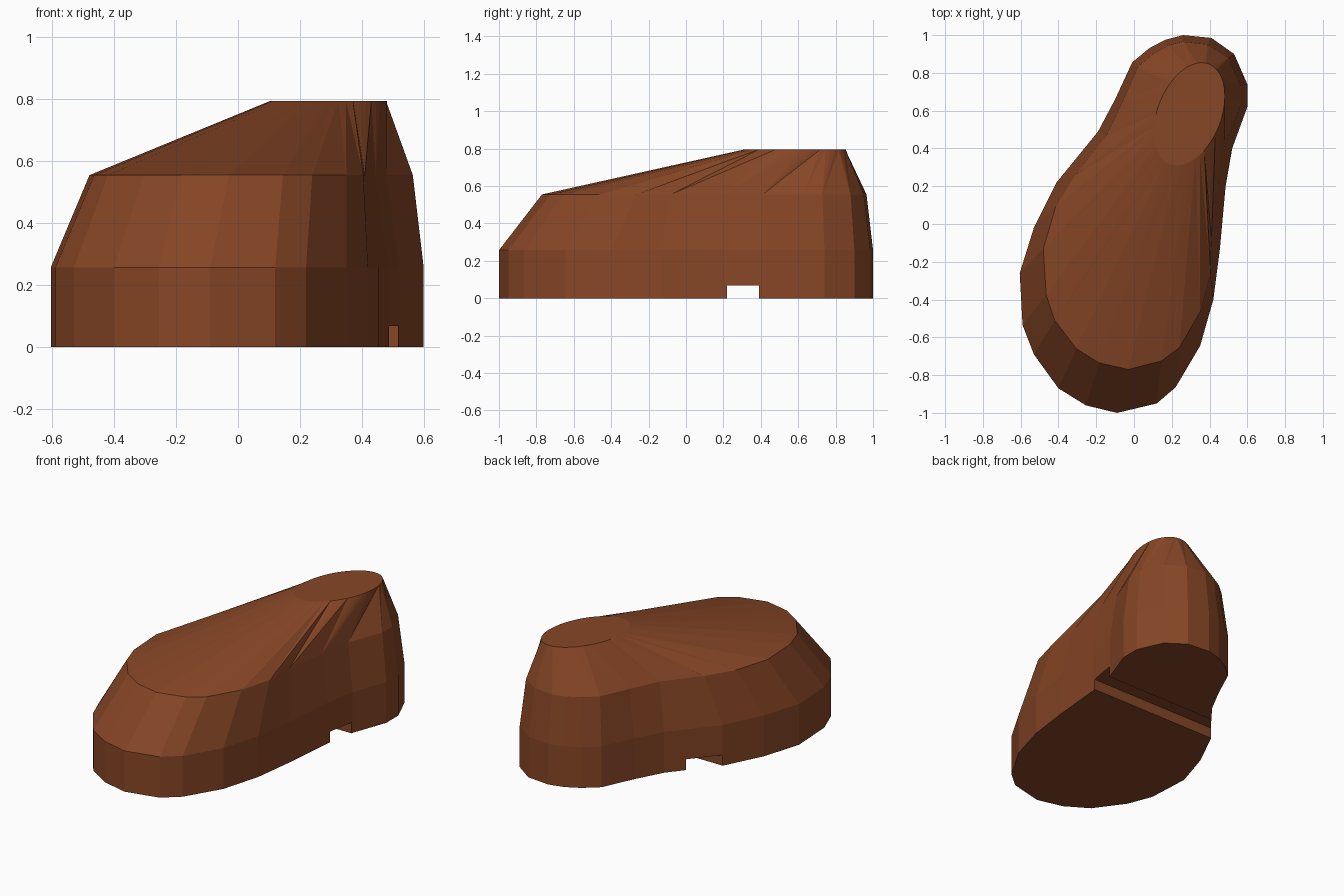
import bpy, bmesh, math

if "Cube" in bpy.data.objects:
    bpy.data.objects.remove(bpy.data.objects["Cube"])

brown = bpy.data.materials.new("brown")
brown.diffuse_color = (0.24, 0.061, 0.019, 1)
brown.use_nodes = True
brown.node_tree.nodes["Principled BSDF"].inputs["Base Color"].default_value = brown.diffuse_color

# Footprint outline and shoulder outline, matching points, anticlockwise from the front
FOOT = [(-.09, -1), (.12, -.95), (.22, -.865), (.35, -.645), (.42, -.40),
        (.455, -.13), (.485, .20), (.52, .40), (.60, .62), (.60, .74),
        (.53, .90), (.41, .985), (.26, 1), (.165, .975), (.08, .93),
        (-.01, .855), (-.10, .66), (-.19, .49), (-.41, .22), (-.53, -.02),
        (-.605, -.26), (-.59, -.535), (-.53, -.69), (-.40, -.87), (-.255, -.96)]
SHOULDER = [(-.03, -.77), (.145, -.725), (.24, -.655), (.35, -.465), (.405, -.265),
            (.41, -.08), (.445, .20), (.48, .41), (.565, .63), (.565, .73),
            (.50, .88), (.39, .95), (.26, .965), (.18, .945), (.10, .90),
            (.02, .83), (-.06, .65), (-.145, .47), (-.31, .26), (-.415, .09),
            (-.48, -.13), (-.465, -.375), (-.42, -.51), (-.305, -.66), (-.185, -.735)]
CX, CY = .293, .582   # centre of the top oval


def stitch(bm, a, b, angle_a, angle_b):
    """Join two rings with different point counts, ordered by angle."""
    turn = 2 * math.pi
    a0, b0 = angle_a(a[0]), angle_b(b[0])
    key_a = [(angle_a(v) - a0) % turn for v in a] + [turn]
    start = min(range(len(b)), key=lambda k: (angle_b(b[k]) - a0) % turn)
    b = b[start:] + b[:start]
    key_b = [(angle_b(v) - a0) % turn for v in b]
    key_b.append(turn + key_b[0])
    i = j = 0
    while i < len(a) or j < len(b):
        p, q = a[i % len(a)], b[j % len(b)]
        if j >= len(b) or (i < len(a) and key_a[i + 1] <= key_b[j + 1]):
            bm.faces.new((p, a[(i + 1) % len(a)], q))
            i += 1
        else:
            bm.faces.new((p, b[(j + 1) % len(b)], q))
            j += 1


# Body: straight wall, sloping wall, then a ruled roof up to the tilted oval
bm = bmesh.new()
rings = [[bm.verts.new((x, y, z)) for x, y in pts]
         for pts, z in ((FOOT, 0), (FOOT, .257), (SHOULDER, .555))]
oval = []
for k in range(48):
    t = math.tau * k / 48
    oval.append(bm.verts.new((CX + .188 * math.cos(t - .354),
                              CY + .272 * math.sin(t), .795)))
n = len(FOOT)
for low, high in zip(rings, rings[1:]):
    for k in range(n):
        m = (k + 1) % n
        bm.faces.new((low[k], low[m], high[m], high[k]))
stitch(bm, rings[2], oval,
       lambda v: math.atan2(v.co.y - .35, v.co.x - .2),
       lambda v: math.atan2(v.co.y - CY, v.co.x - CX))
bm.faces.new(oval)
bm.faces.new(rings[0][::-1])
bmesh.ops.recalc_face_normals(bm, faces=bm.faces[:])
mesh = bpy.data.meshes.new("body")
bm.to_mesh(mesh)
bm.free()
mesh.materials.append(brown)
body = bpy.data.objects.new("body", mesh)
bpy.context.collection.objects.link(body)

# Groove across the underside
bpy.ops.mesh.primitive_cube_add(size=1, location=(0, .305, 0))
cutter = bpy.context.object
cutter.name = "groove_cutter"
cutter.scale = (3, .17, .136)
cutter.hide_render = True
cutter.data.materials.append(brown)
mod = body.modifiers.new("groove", 'BOOLEAN')
mod.operation = 'DIFFERENCE'
mod.solver = 'EXACT'
mod.object = cutter
bpy.context.view_layer.objects.active = body
bpy.ops.object.modifier_apply(modifier=mod.name)
bpy.data.objects.remove(cutter)
